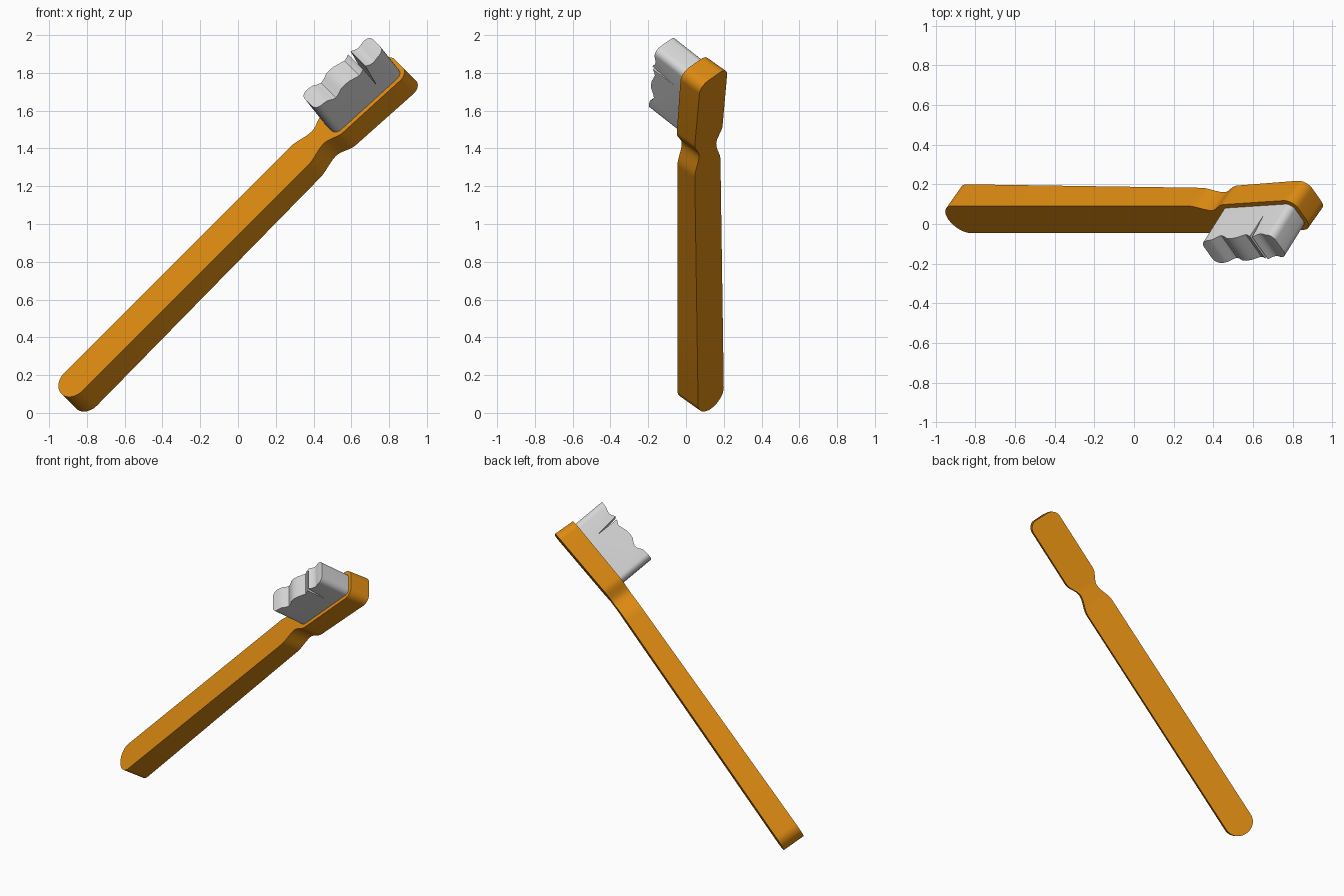
import bpy, bmesh, math
from mathutils import Matrix, Vector

if "Cube" in bpy.data.objects:
    bpy.data.objects.remove(bpy.data.objects["Cube"], do_unlink=True)

# Brush axes: length, width, thickness (towards the bristle tips)
R = math.sqrt(0.5)
LENGTH = Vector((R, 0, R))
WIDTH = Vector((-0.5, R, 0.5))
THICK = Vector((-0.5, -R, 0.5))
FRAME = Matrix((LENGTH, WIDTH, THICK)).transposed()
MID_W = 0.534


def material(name, rgb):
    mat = bpy.data.materials.new(name)
    mat.use_nodes = True
    mat.diffuse_color = (*rgb, 1)
    mat.node_tree.nodes["Principled BSDF"].inputs["Base Color"].default_value = (*rgb, 1)
    return mat


def finish(name, bm, mat):
    bmesh.ops.recalc_face_normals(bm, faces=bm.faces)
    for v in bm.verts:
        v.co = FRAME @ v.co
    mesh = bpy.data.meshes.new(name)
    bm.to_mesh(mesh)
    bm.free()
    mesh.materials.append(mat)
    obj = bpy.data.objects.new(name, mesh)
    bpy.context.collection.objects.link(obj)
    bpy.ops.object.select_all(action="DESELECT")
    obj.select_set(True)
    bpy.context.view_layer.objects.active = obj
    bpy.ops.object.shade_smooth_by_angle(angle=math.radians(35))
    return obj


def ease(a, b, x):
    k = min(max((x - a) / (b - a), 0), 1)
    return k * k * (3 - 2 * k)


def ramp(points, x):
    for (xa, ya), (xb, yb) in zip(points, points[1:]):
        if x <= xb:
            return ya + (yb - ya) * (x - xa) / (xb - xa)
    return points[-1][1]


orange = material("orange plastic", (0.72, 0.255, 0.006))
grey = material("bristle grey", (0.68, 0.68, 0.68))

# Handle, neck and head: half-width outline along the length
START, END = -0.59, 1.91
GRIP, NECK, HEAD = 0.096, 0.064, 0.104
CORNER = 0.06
outline = []
for i in range(13):
    a = math.pi / 2 * i / 12
    outline.append((START + 0.09 * (1 - math.cos(a)), max(GRIP * math.sin(a), 0.002)))
outline += [(0.0, GRIP), (0.6, GRIP)]
for i in range(21):
    u = 1.17 + 0.29 * i / 20
    half = GRIP + (NECK - GRIP) * ease(1.19, 1.33, u) + (HEAD - NECK) * ease(1.33, 1.44, u)
    outline.append((u, half))
for i in range(9):
    a = math.pi / 2 * i / 8
    outline.append((END - CORNER + CORNER * math.sin(a), HEAD - CORNER + CORNER * math.cos(a)))

# Top and underside heights, with the head bent backwards
top = [(START, 0.502), (1.34, 0.502), (1.40, 0.502), (END, 0.467)]
under = [(START, 0.346), (1.25, 0.373), (1.36, 0.371), (END, 0.325)]

bm = bmesh.new()
rings = []
for u, half in outline:
    lo, hi = ramp(under, u), ramp(top, u)
    corners = [(-half, lo), (half, lo), (half, hi), (-half, hi)]
    rings.append([bm.verts.new((u, MID_W + w, t)) for w, t in corners])
for r, s in zip(rings, rings[1:]):
    for i in range(4):
        j = (i + 1) % 4
        bm.faces.new((r[i], r[j], s[j], s[i]))
bm.faces.new(rings[0])
bm.faces.new(rings[-1])
finish("brush_handle", bm, orange)

# Bristles: scalloped side profile with a narrow slit, extruded across the head
SPAN, HALF = 0.482, 0.079
tips = [(0, 0.737), (0.055, 0.731), (0.08, 0.724), (0.105, 0.704), (0.125, 0.695),
        (0.15, 0.702), (0.175, 0.715), (0.205, 0.717), (0.235, 0.712), (0.265, 0.700),
        (0.295, 0.688), (0.315, 0.693), (0.332, 0.703), (0.336, 0.55), (0.352, 0.706),
        (0.375, 0.690), (0.395, 0.682), (0.415, 0.685), (0.435, 0.690), (SPAN, 0.690)]
profile = tips + [(SPAN, 0.44), (0, 0.44)]

bm = bmesh.new()
face = bm.faces.new([bm.verts.new((a, MID_W - HALF, t)) for a, t in profile])
new = bmesh.ops.extrude_face_region(bm, geom=[face], use_keep_orig=True)["geom"]
bmesh.ops.translate(bm, vec=(0, 2 * HALF, 0), verts=[g for g in new if isinstance(g, bmesh.types.BMVert)])


def is_upright_corner(edge):
    p, q = (v.co for v in edge.verts)
    at_end = min(p.x, q.x) > SPAN - 1e-4 or max(p.x, q.x) < 1e-4
    return at_end and abs(p.y - q.y) < 1e-4


bmesh.ops.bevel(bm, geom=[e for e in bm.edges if is_upright_corner(e)],
                offset=0.04, segments=6, profile=0.5, affect="EDGES")
bmesh.ops.triangulate(bm, faces=[f for f in bm.faces if len(f.verts) > 4])
for v in bm.verts:
    v.co.x += 1.405 + 0.08 * (v.co.z - 0.48)
finish("bristles", bm, grey)
